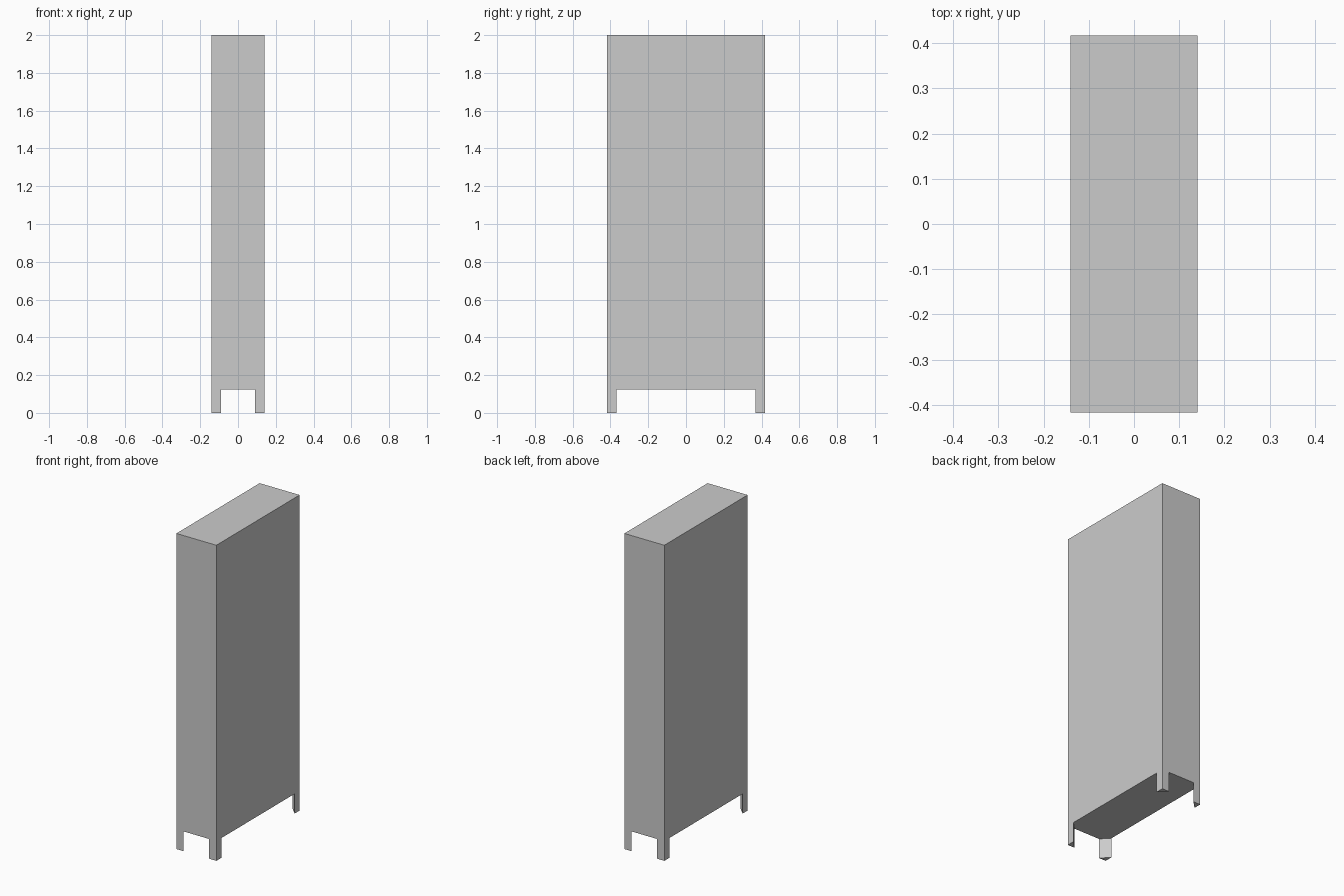
import bpy, bmesh

if "Cube" in bpy.data.objects:
    bpy.data.objects.remove(bpy.data.objects["Cube"])

HX, HY = 0.14, 0.417      # half width and half depth
LEG_H, LEG_W, TOP = 0.125, 0.05, 2.0


def prism(name, outline, z0, z1):
    """Extrude a flat outline from z0 to z1 into a closed solid."""
    bm = bmesh.new()
    face = bm.faces.new([bm.verts.new((x, y, z0)) for x, y in outline])
    ext = bmesh.ops.extrude_face_region(bm, geom=[face])
    verts = [g for g in ext["geom"] if isinstance(g, bmesh.types.BMVert)]
    bmesh.ops.translate(bm, verts=verts, vec=(0, 0, z1 - z0))
    bmesh.ops.recalc_face_normals(bm, faces=bm.faces[:])
    mesh = bpy.data.meshes.new(name)
    bm.to_mesh(mesh)
    bm.free()
    obj = bpy.data.objects.new(name, mesh)
    bpy.context.collection.objects.link(obj)
    return obj


# Tall cabinet body
prism("cabinet_body", [(-HX, -HY), (HX, -HY), (HX, HY), (-HX, HY)], LEG_H, TOP)

# Triangular corner legs, each with a diagonal inner face
for sy, depth in ((-1, "front"), (1, "back")):
    for sx, side in ((-1, "left"), (1, "right")):
        outline = [(sx * HX, sy * HY),
                   (sx * (HX - LEG_W), sy * HY),
                   (sx * HX, sy * (HY - LEG_W))]
        prism(f"{depth}_{side}_leg", outline, 0, LEG_H)
